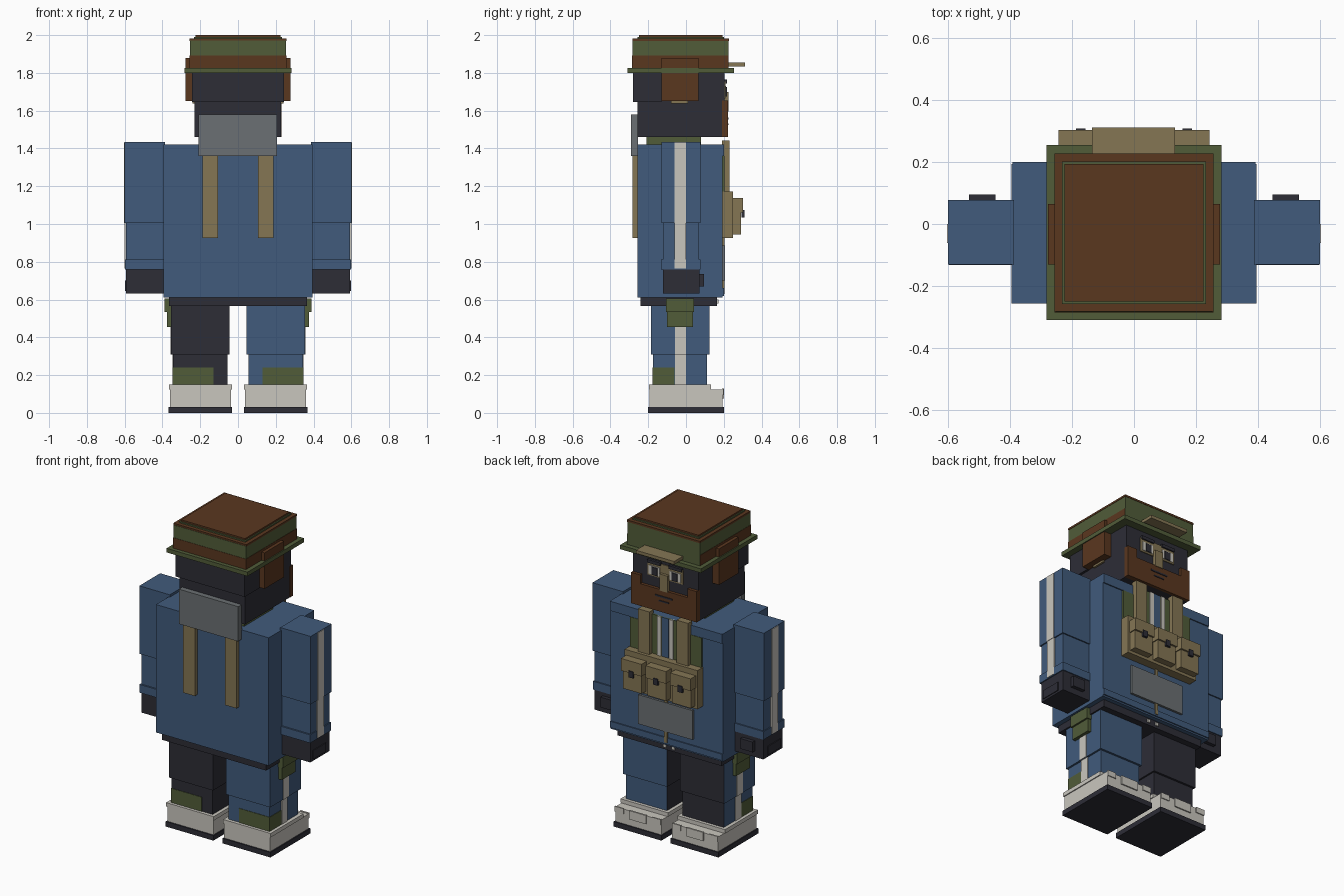
import bpy, bmesh
from mathutils import Vector

if "Cube" in bpy.data.objects:
    bpy.data.objects.remove(bpy.data.objects["Cube"])


def material(name, hexcode):
    m = bpy.data.materials.new(name)
    lin = []
    for i in (0, 2, 4):
        c = int(hexcode[i:i + 2], 16) / 255
        lin.append(c / 12.92 if c <= 0.04045 else ((c + 0.055) / 1.055) ** 2.4)
    m.diffuse_color = (*lin, 1)
    m.use_nodes = True
    m.node_tree.nodes["Principled BSDF"].inputs["Base Color"].default_value = m.diffuse_color
    return m


BLUE = material("denim blue", "415B7C")
DARK = material("charcoal", "2D2D36")
OLIVE = material("olive green", "515C39")
BROWN = material("rust brown", "5A371F")
KHAKI = material("khaki", "857654")
GREY = material("steel grey", "6B7073")
WHITE = material("off white", "C9C6BE")


def box(name, x, y, z, mat, faces=None):
    """Box from (min, max) ranges; faces maps an outward direction to a second material."""
    bm = bmesh.new()
    bmesh.ops.create_cube(bm, size=1)
    for v in bm.verts:
        v.co = Vector([(r[0] + r[1]) / 2 + c * (r[1] - r[0]) for r, c in zip((x, y, z), v.co)])
    me = bpy.data.meshes.new(name)
    me.materials.append(mat)
    bm.normal_update()
    for direction, m in (faces or {}).items():
        if m.name not in me.materials:
            me.materials.append(m)
        for f in bm.faces:
            if f.normal.dot(Vector(direction)) > 0.9:
                f.material_index = me.materials.find(m.name)
    bm.to_mesh(me)
    bm.free()
    ob = bpy.data.objects.new(name, me)
    bpy.context.collection.objects.link(ob)
    return ob


def pair(name, x, y, z, mat):
    """Box on the right side plus its mirror image on the left."""
    box(name + "_right", x, y, z, mat)
    box(name + "_left", (-x[1], -x[0]), y, z, mat)


# Torso, hem, belt, collar
box("torso", (-.395, .395), (-.257, .193), (.61, 1.42), BLUE)
box("torso_hem", (-.393, .393), (.19, .2), (.62, .66), BLUE)
box("torso_shoulder_trim", (-.393, .393), (.19, .2), (1.36, 1.42), BLUE)
box("belt", (-.365, .365), (-.24, .165), (.565, .612), DARK)
box("collar", (-.19, .19), (-.21, .08), (1.41, 1.465), OLIVE)
for x in (-.03, .03):
    box("belt_stud", (x - .01, x + .01), (.16, .172), (.58, .6), WHITE)

# Arms
pair("upper_arm", (.387, .6), (-.13, .078), (1.005, 1.435), BLUE)
pair("lower_arm", (.392, .592), (-.122, .07), (.78, 1.01), BLUE)
pair("sleeve_cuff", (.388, .598), (-.132, .078), (.76, .812), BLUE)
pair("hand", (.39, .592), (-.122, .072), (.632, .765), DARK)
pair("thumb", (.447, .533), (.07, .095), (.67, .735), DARK)
pair("glove_plate", (.58, .597), (-.1, .03), (.645, .70), DARK)
pair("upper_sleeve_stripe", (.59, .604), (-.062, 0), (1.005, 1.432), WHITE)
pair("lower_sleeve_stripe", (.585, .601), (-.062, 0), (.765, 1.005), WHITE)

# Legs: one blue leg, one dark leg with a blue outer face
for side, s in (("right", 1), ("left", -1)):
    def span(a, b):
        return (a, b) if s > 0 else (-b, -a)
    main = BLUE if s > 0 else DARK
    sides = {(s, 0, 0): BLUE, (-s, 0, 0): DARK}
    box("thigh_" + side, span(.045, .355), (-.185, .125), (.308, .568), main, sides)
    box("shin_" + side, span(.055, .343), (-.175, .112), (.14, .31), main, sides)
    box("leg_patch_" + side, span(.13, .346), (-.178, -.06), (.15, .24), OLIVE)
    box("thigh_stripe_" + side, span(.345, .358), (-.058, 0), (.308, .565), WHITE)
    box("shin_stripe_" + side, span(.335, .348), (-.058, 0), (.145, .308), WHITE)

# Thigh pouches
pair("thigh_pouch", (.35, .377), (-.1, .037), (.455, .575), OLIVE)
pair("thigh_pouch_flap", (.35, .388), (-.105, .042), (.535, .605), OLIVE)

# Shoes with raised toe laces
pair("sole", (.032, .367), (-.2, .2), (0, .032), DARK)
pair("shoe", (.038, .36), (-.192, .193), (.03, .125), WHITE)
pair("shoe_collar", (.033, .366), (-.196, .132), (.125, .15), WHITE)
pair("toe_strap", (.14, .26), (.19, .201), (.075, .13), WHITE)
pair("toe_corner_inner", (.04, .1), (.19, .199), (.095, .13), WHITE)
pair("toe_corner_outer", (.3, .36), (.19, .199), (.095, .13), WHITE)

# Straps and plate on the -y side
pair("rear_strap", (.105, .187), (-.282, -.25), (.927, 1.42), KHAKI)
box("rear_plate", (-.21, .206), (-.292, -.255), (1.36, 1.58), GREY)

# Chest: shirt panels, lining, harness and pouches on the +y side
pair("chest_panel", (.11, .25), (.19, .203), (1.15, 1.36), OLIVE)
box("shirt_opening", (-.1, .1), (.19, .203), (1.15, 1.42), OLIVE)
box("shirt_centre", (-.022, .022), (.19, .207), (1.15, 1.42), BLUE)
pair("shirt_stripe", (.028, .055), (.19, .21), (1.15, 1.42), WHITE)
pair("chest_strap", (.095, .175), (.19, .23), (1.1, 1.442), KHAKI)
box("harness", (-.255, .255), (.19, .25), (.927, 1.172), KHAKI)
box("zip", (-.01, .01), (.19, .204), (.63, .93), KHAKI)
box("belly_plate", (-.19, .19), (.19, .207), (.70, .885), GREY)
for i in (-1, 0, 1):
    c = i * .172
    box("pouch", (c - .066, c + .066), (.245, .292), (.945, 1.1), KHAKI)
    box("pouch_flap", (c - .072, c + .072), (.245, .303), (1.06, 1.137), KHAKI)
    box("pouch_clasp", (c - .016, c + .016), (.295, .309), (1.035, 1.075), DARK)

# Head and hair
box("head", (-.23, .228), (-.258, .203), (1.46, 1.81), DARK)
box("hair", (-.243, .243), (-.28, -.13), (1.647, 1.81), DARK)

# Face: beard with a notch, eyes, nose
box("beard", (-.23, .23), (.19, .222), (1.46, 1.6), BROWN)
pair("beard_side", (.165, .23), (.19, .222), (1.6, 1.655), BROWN)
box("mouth", (-.06, .06), (.2, .226), (1.553, 1.563), DARK)
box("lower_lip", (-.035, .035), (.2, .226), (1.525, 1.533), DARK)
box("eye_skin", (-.125, .125), (.19, .209), (1.665, 1.755), KHAKI)
box("nose", (-.028, .028), (.19, .226), (1.595, 1.70), KHAKI)
pair("eye_white", (.035, .112), (.2, .213), (1.675, 1.73), WHITE)
pair("pupil", (.05, .09), (.2, .217), (1.675, 1.725), DARK)
pair("eyebrow", (.03, .12), (.2, .218), (1.745, 1.765), DARK)

# Ear covers
pair("ear_cover", (.22, .277), (-.13, .065), (1.65, 1.878), BROWN)
pair("ear_tab", (.22, .24), (-.08, .01), (1.638, 1.652), KHAKI)

# Hat: brim, banded crown, stepped top, visor
box("hat_brim", (-.283, .283), (-.31, .255), (1.80, 1.826), OLIVE)
box("hat_band", (-.256, .256), (-.286, .225), (1.82, 1.892), BROWN, {(0, 1, 0): OLIVE})
box("hat_crown", (-.254, .254), (-.284, .225), (1.89, 1.972), OLIVE)
box("hat_top_edge", (-.256, .256), (-.282, .227), (1.97, 1.982), BROWN)
box("hat_top_rim", (-.232, .232), (-.258, .202), (1.98, 1.99), OLIVE)
box("hat_top", (-.224, .224), (-.25, .194), (1.985, 2.0), BROWN)
box("visor", (-.135, .132), (.2, .312), (1.835, 1.855), KHAKI)
